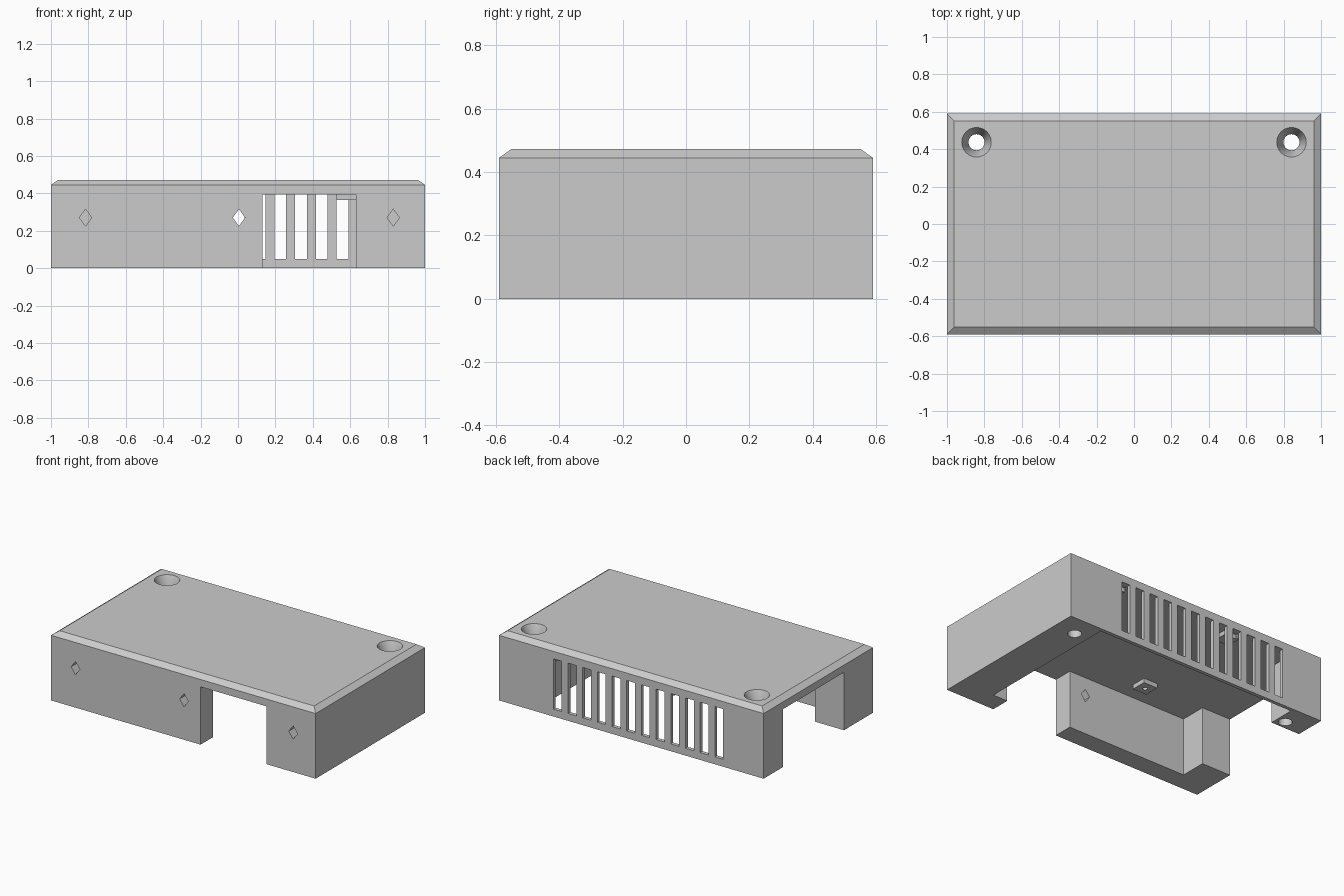
import bpy, bmesh
from math import radians

cube = bpy.data.objects.get("Cube")
if cube:
    bpy.data.objects.remove(cube, do_unlink=True)

HX, HY, TOP, SHOULDER = 1.0, 0.59, 0.472, 0.445
CHAMFER, CEILING = 0.038, 0.395

grey = bpy.data.materials.new("light grey plastic")
grey.use_nodes = True
grey.diffuse_color = (0.6, 0.6, 0.6, 1)
grey.node_tree.nodes["Principled BSDF"].inputs["Base Color"].default_value = (0.6, 0.6, 0.6, 1)


def make(name, bm):
    bmesh.ops.recalc_face_normals(bm, faces=bm.faces)
    mesh = bpy.data.meshes.new(name)
    bm.to_mesh(mesh)
    bm.free()
    mesh.materials.append(grey)
    obj = bpy.data.objects.new(name, mesh)
    bpy.context.collection.objects.link(obj)
    return obj


def prism(bm, points, direction):
    """Extrude a closed outline along a direction."""
    face = bm.faces.new([bm.verts.new(p) for p in points])
    ext = bmesh.ops.extrude_face_region(bm, geom=[face])
    verts = [g for g in ext["geom"] if isinstance(g, bmesh.types.BMVert)]
    bmesh.ops.translate(bm, verts=verts, vec=direction)


def box(bm, x0, x1, y0, y1, z0, z1):
    prism(bm, [(x0, y0, z0), (x1, y0, z0), (x1, y1, z0), (x0, y1, z0)], (0, 0, z1 - z0))


def lathe(bm, x, y, profile, sides=32):
    """Turn a radius/height profile about a vertical axis."""
    from math import cos, sin, tau
    rings = [[bm.verts.new((x + r * cos(tau * i / sides), y + r * sin(tau * i / sides), z))
              for i in range(sides)] for r, z in profile]
    for a, b in zip(rings, rings[1:]):
        for i in range(sides):
            j = (i + 1) % sides
            bm.faces.new((a[i], a[j], b[j], b[i]))
    bm.faces.new(rings[0])
    bm.faces.new(rings[-1])


def combine(target, bm, operation="DIFFERENCE"):
    tool = make("cutter", bm)
    tool.hide_render = True
    mod = target.modifiers.new("cut", "BOOLEAN")
    mod.operation, mod.solver, mod.object = operation, "EXACT", tool
    bpy.context.view_layer.objects.active = target
    bpy.ops.object.modifier_apply(modifier=mod.name)
    bpy.data.objects.remove(tool, do_unlink=True)


# Solid block with a chamfered top rim
bm = bmesh.new()
rings = []
for inset, z in ((0, 0), (0, SHOULDER), (CHAMFER, TOP)):
    x, y = HX - inset, HY - inset
    rings.append([bm.verts.new(p) for p in ((-x, -y, z), (x, -y, z), (x, y, z), (-x, y, z))])
for a, b in zip(rings, rings[1:]):
    for i in range(4):
        j = (i + 1) % 4
        bm.faces.new((a[i], a[j], b[j], b[i]))
bm.faces.new(rings[0])
bm.faces.new(rings[-1])
housing = make("housing", bm)

# Open underside, with the front and side cable openings
bm = bmesh.new()
plan = [(0.13, -0.7), (0.63, -0.7), (0.63, -0.457), (0.74, -0.457),
        (0.74, 0.565), (-0.78, 0.565), (-0.78, 0.38), (-1.1, 0.38),
        (-1.1, -0.277), (-0.78, -0.277), (-0.78, -0.457), (0.13, -0.457)]
prism(bm, [(x, y, -0.1) for x, y in plan], (0, 0, CEILING + 0.1))
combine(housing, bm)

# Square standoffs under the roof, then their pin holes
spots = [(x, y) for x in (-0.326, 0.58) for y in (-0.283, 0.5)]
bm = bmesh.new()
for x, y in spots:
    box(bm, x - 0.053, x + 0.053, y - 0.053, y + 0.053, 0.365, 0.42)
combine(housing, bm, "UNION")
bm = bmesh.new()
for x, y in spots:
    lathe(bm, x, y, [(0.016, 0.3), (0.016, 0.41)], 16)
combine(housing, bm)

# Row of ventilation slots in the back wall
bm = bmesh.new()
for i in range(12):
    right = 0.59 - 0.111 * i
    box(bm, right - 0.063, right, 0.54, 0.7, 0.05, CEILING - 0.001)
combine(housing, bm)

# Diamond holes in the front wall
bm = bmesh.new()
for x in (-0.815, 0.005, 0.83):
    prism(bm, [(x - 0.033, -0.7, 0.27), (x, -0.7, 0.225),
               (x + 0.033, -0.7, 0.27), (x, -0.7, 0.315)], (0, 0.26, 0))
combine(housing, bm)

# Countersunk screw holes at the back corners
bm = bmesh.new()
for x in (-0.842, 0.842):
    lathe(bm, x, 0.437, [(0.043, -0.1), (0.043, 0.39), (0.079, TOP), (0.079, 0.6)])
combine(housing, bm)

bpy.ops.object.select_all(action="DESELECT")
housing.select_set(True)
bpy.context.view_layer.objects.active = housing
bpy.ops.object.shade_smooth_by_angle(angle=radians(25))
